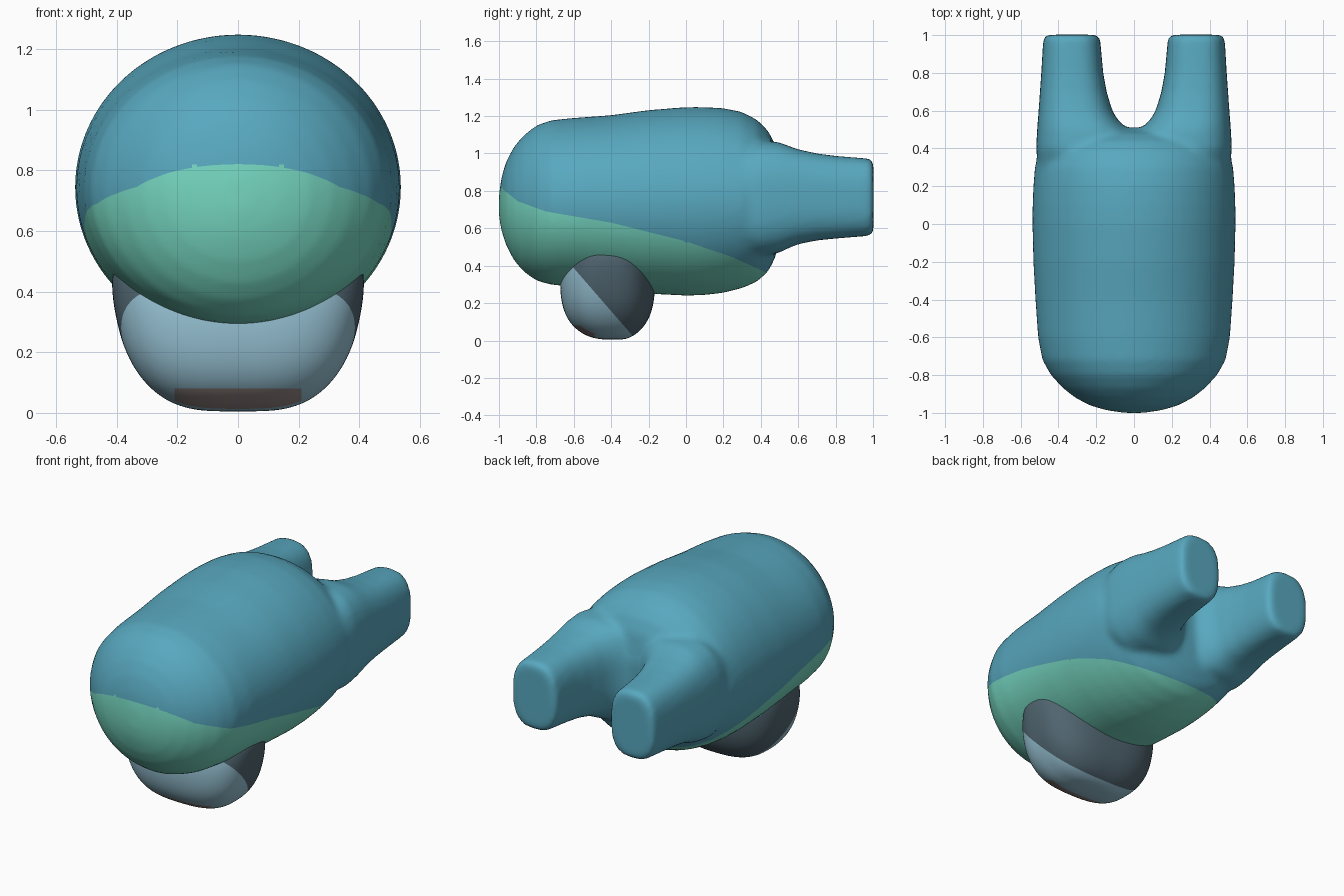
import bpy, bmesh, math
from mathutils import Vector

cube = bpy.data.objects.get("Cube")
if cube:
    bpy.data.objects.remove(cube, do_unlink=True)


def material(name, rgb):
    """One flat material from 0-255 display values."""
    linear = [((c / 255 + 0.055) / 1.055) ** 2.4 for c in rgb] + [1]
    mat = bpy.data.materials.new(name)
    mat.use_nodes = True
    mat.diffuse_color = linear
    mat.node_tree.nodes["Principled BSDF"].inputs["Base Color"].default_value = linear
    return mat


def superellipse(a0, a1, b0, b1, power, count=64):
    """Rounded section filling the box a0..a1 by b0..b1."""
    points = []
    for i in range(count):
        t = math.tau * i / count
        c, s = math.cos(t), math.sin(t)
        a = math.copysign(abs(c) ** (2 / power), c)
        b = math.copysign(abs(s) ** (2 / power), s)
        points.append(((a0 + a1 + a * (a1 - a0)) / 2, (b0 + b1 + b * (b1 - b0)) / 2))
    return points


def loft(bm, sections, place):
    """Skin a row of (position, points) sections and cap both ends."""
    rings = [[bm.verts.new(place(pos, a, b)) for a, b in pts] for pos, pts in sections]
    for low, high in zip(rings, rings[1:]):
        for i in range(len(low)):
            j = (i + 1) % len(low)
            bm.faces.new((low[i], low[j], high[j], high[i]))
    bm.faces.new(rings[0][::-1])
    bm.faces.new(rings[-1])


def make_object(name, bm, mats):
    bmesh.ops.recalc_face_normals(bm, faces=bm.faces)
    mesh = bpy.data.meshes.new(name)
    bm.to_mesh(mesh)
    bm.free()
    for mat in mats:
        mesh.materials.append(mat)
    obj = bpy.data.objects.new(name, mesh)
    bpy.context.collection.objects.link(obj)
    return obj


def bake_modifiers(obj):
    """Apply the modifier stack and return the result for editing."""
    graph = bpy.context.evaluated_depsgraph_get()
    bm = bmesh.new()
    bm.from_object(obj, graph)
    obj.modifiers.clear()
    return bm


def cut(bm, point, normal, test=lambda centre: True):
    """Slice the faces that pass the test along a plane."""
    faces = [f for f in bm.faces if test(f.calc_center_median())]
    geom = set(faces)
    for f in faces:
        geom.update(f.edges)
        geom.update(f.verts)
    bmesh.ops.bisect_plane(bm, geom=list(geom), dist=1e-5, plane_co=point, plane_no=normal)


def finish(obj, bm, rule):
    """Colour faces by rule and shade them smooth."""
    for f in bm.faces:
        f.material_index = rule(f.calc_center_median())
        f.smooth = True
    bm.to_mesh(obj.data)
    bm.free()


teal = material("teal", (88, 168, 191))
green = material("sea green", (118, 215, 193))
pale_blue = material("pale blue", (150, 193, 211))
slate = material("dark slate", (80, 101, 112))
taupe = material("taupe", (150, 138, 135))

# Torso: y, half width, bottom, top
torso = [
    (-1.0, .05, .66, .78), (-.985, .15, .58, .88), (-.96, .235, .505, .96),
    (-.92, .31, .43, 1.035), (-.87, .375, .37, 1.095), (-.8, .44, .32, 1.15),
    (-.72, .485, .298, 1.178), (-.6, .508, .288, 1.19), (-.4, .522, .27, 1.205),
    (-.2, .533, .25, 1.232), (0, .538, .24, 1.248), (.1, .537, .243, 1.248),
    (.2, .533, .255, 1.242), (.3, .525, .28, 1.222), (.38, .505, .315, 1.18),
    (.44, .45, .37, 1.12), (.48, .34, .45, 1.04), (.51, .12, .63, .87),
]
# Leg: y, inner x, outer x, bottom, top
leg = [
    (.2, .02, .5, .5, 1.0), (.4, .01, .518, .45, 1.07), (.5, .03, .513, .47, 1.06),
    (.55, .085, .509, .495, 1.04), (.6, .115, .505, .515, 1.022),
    (.7, .145, .498, .535, 1.0), (.8, .163, .491, .545, .987),
    (.985, .18, .48, .56, .972), (1.002, .195, .465, .575, .957),
]
bm = bmesh.new()
loft(bm, [(y, superellipse(-w, w, z0, z1, 2)) for y, w, z0, z1 in torso],
     lambda y, x, z: (x, y, z))
for side in (-1, 1):
    loft(bm, [(y, superellipse(x0, x1, z0, z1, 2.7)) for y, x0, x1, z0, z1 in leg],
         lambda y, x, z: (side * x, y, z))
body = make_object("body", bm, [teal, green])

# Fuse torso and legs into one smooth skin
remesh = body.modifiers.new("fuse", "REMESH")
remesh.mode = "VOXEL"
remesh.voxel_size = 0.018
smooth = body.modifiers.new("soften", "SMOOTH")
smooth.factor = 0.5
smooth.iterations = 8
bm = bake_modifiers(body)

# Green belly below a falling line of (y, z) points
belly = [(-1.1, .9), (-.98, .81), (-.9, .745), (-.75, .69), (-.4, .63),
         (0, .53), (.25, .445), (.48, .34)]
spans = list(zip(belly, belly[1:]))
for (ya, za), (yb, zb) in spans:
    cut(bm, Vector((0, ya, za)), Vector((0, za - zb, yb - ya)),
        lambda c: ya <= c.y < yb)


def belly_rule(c):
    for (ya, za), (yb, zb) in spans:
        if ya <= c.y < yb:
            return int(c.z < za + (zb - za) * (c.y - ya) / (yb - ya))
    return 0


finish(body, bm, belly_rule)

# Rounded base: z, half width, front y, back y
base_rings = [
    (.004, .11, -.45, -.33), (.018, .18, -.515, -.295), (.04, .235, -.56, -.258),
    (.08, .29, -.61, -.22), (.14, .34, -.648, -.187), (.22, .38, -.67, -.168),
    (.32, .405, -.675, -.165), (.42, .42, -.66, -.172), (.55, .41, -.6, -.22),
]
bm = bmesh.new()
loft(bm, [(z, superellipse(-w, w, y0, y1, 2.7)) for z, w, y0, y1 in base_rings],
     lambda z, x, y: (x, y, z))
base = make_object("base", bm, [slate, pale_blue, taupe])
base.modifiers.new("round", "SUBSURF").levels = 2
bm = bake_modifiers(base)

# Slanted pale front and a taupe patch low on its front
slant_point, slant = Vector((0, -.62, .41)), Vector((0, 1.15, 1))
patch_top, patch_back, patch_half = .08, -.49, .21
cut(bm, slant_point, slant)


def near_patch(c):
    return c.z < .15 and c.y < -.4


cut(bm, Vector((0, 0, patch_top)), Vector((0, 0, 1)), near_patch)
cut(bm, Vector((0, patch_back, 0)), Vector((0, 1, 0)), near_patch)
for side in (-1, 1):
    cut(bm, Vector((side * patch_half, 0, 0)), Vector((1, 0, 0)), near_patch)


def base_rule(c):
    if c.z < patch_top and c.y < patch_back and abs(c.x) < patch_half:
        return 2
    return int((c - slant_point).dot(slant) < 0)


finish(base, bm, base_rule)
